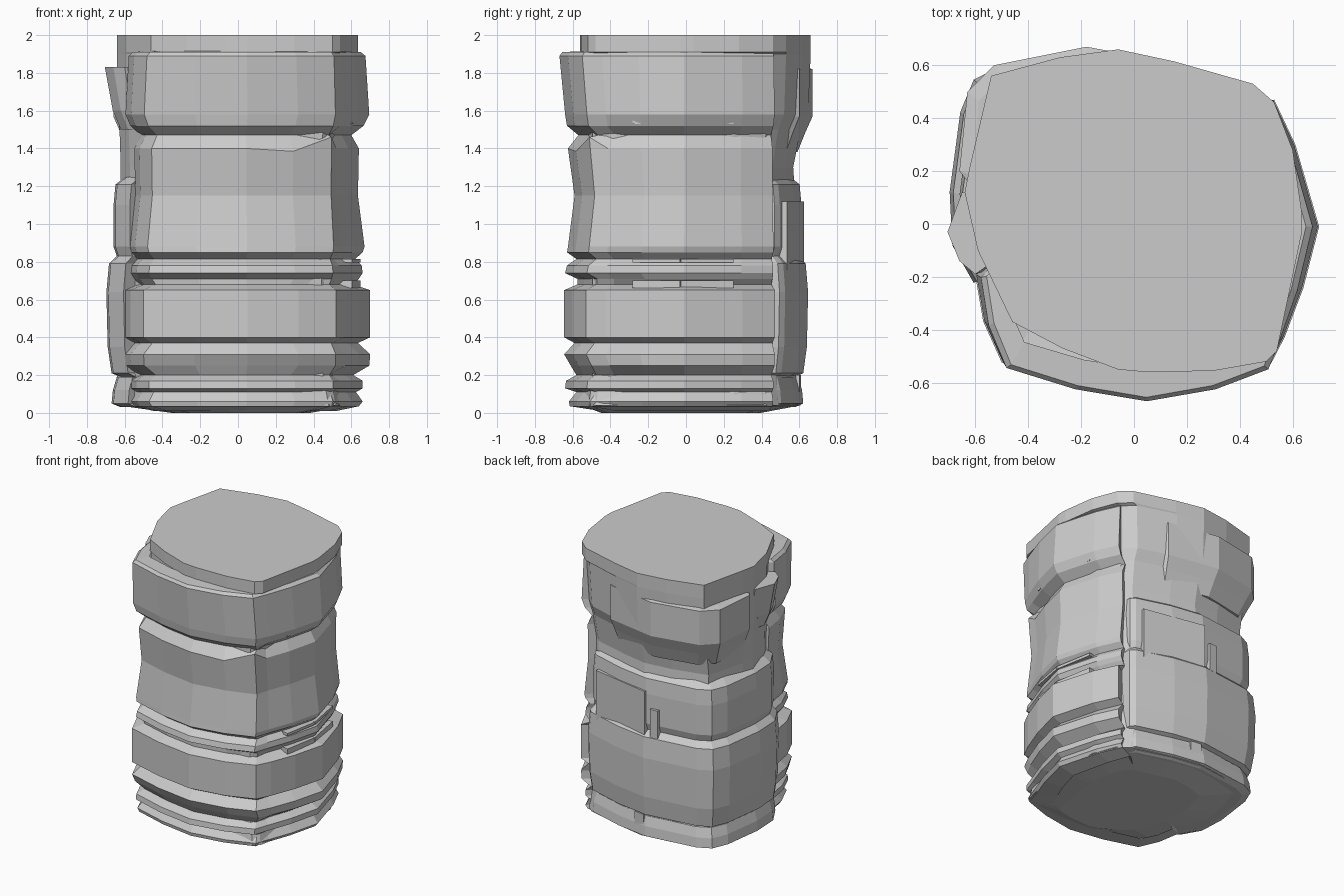
import bpy
from mathutils import Vector


def loft(name, section, rings, closed=True):
    """Skin a plan outline through rings of (z, left, right, front, back) scales."""
    verts, faces, n = [], [], len(section)
    for z, l, r, f, b in rings:
        verts += [(x * (r if x > 0 else l), y * (b if y > 0 else f), z) for x, y in section]
    for k in range(len(rings) - 1):
        for i in range(n if closed else n - 1):
            j = (i + 1) % n
            faces.append((k * n + i, k * n + j, (k + 1) * n + j, (k + 1) * n + i))
    if closed:
        faces += [tuple(reversed(range(n))), tuple(range((len(rings) - 1) * n, len(rings) * n))]
    me = bpy.data.meshes.new(name)
    me.from_pydata(verts, [], faces)
    me.update()
    ob = bpy.data.objects.new(name, me)
    bpy.context.collection.objects.link(ob)
    return ob


def even(z, s):
    return (z, s, s, s, s)


def plate(name, a, b, z0, z1, out):
    """Upright plate along plan line a-b (counter-clockwise), standing out by `out`."""
    a, b = Vector(a), Vector(b)
    d = (b - a).normalized()
    nrm = Vector((d.y, -d.x))
    pts = [a + nrm * out, b + nrm * out, b - nrm * .05, a - nrm * .05]
    return loft(name, [tuple(p) for p in pts], [even(z0, 1), even(z1, 1)])


# Core body with the flat lid, irregular plan (counter-clockwise)
lid = [(.53, .46), (.45, .53), (.15, .615), (-.06, .66), (-.28, .63), (-.54, .56),
       (-.62, .22), (-.64, .12), (-.59, -.1), (-.46, -.37), (-.27, -.47), (-.06, -.55),
       (.05, -.56), (.3, -.555), (.5, -.52), (.54, -.48), (.635, -.03), (.635, .04), (.6, .28)]
loft("core_body", lid, [
    (0, .55, .6, .8, .6), (.04, 1, .96, .99, .92), (.2, 1, .9, .95, .9), (.9, .97, .88, .95, .9),
    (1.3, .97, .88, .95, .86), (1.5, .98, .9, .95, .92), (1.58, 1, .9, .97, .98),
    (1.9, 1, .93, .97, 1), (1.91, 1, 1, 1, 1), (2, 1, 1, 1, 1)])

# Grooved shell wrapping the front and the right side: (z, half width, front depth)
shell_plan = [(-.5, -.1), (-.6, -.2), (-.57, -.38), (-.5, -.54), (-.23, -.62), (.05, -.665), (.32, -.62),
              (.53, -.545), (.57, -.44), (.64, -.25), (.70, -.01), (.61, .3), (.53, .47), (.42, .39)]
profile = [(.01, .52, .45), (.035, .64, .615), (.06, .66, .62), (.11, .625, .58), (.13, .66, .64),
           (.17, .66, .635), (.2, .61, .58), (.25, .695, .61), (.31, .70, .645), (.37, .635, .59),
           (.4, .70, .645), (.65, .70, .645), (.68, .61, .575), (.71, .64, .575), (.74, .66, .64),
           (.78, .655, .63), (.815, .62, .58), (.85, .66, .63), (.88, .67, .625), (1.15, .635, .59),
           (1.4, .64, .625), (1.47, .6, .57), (1.52, .665, .63), (1.58, .695, .64),
           (1.89, .675, .67), (1.91, .65, .655), (1.915, .58, .55)]
shell = loft("grooved_shell", shell_plan,
             [(z, w / .7, w / .7, d / .665, .7 + .3 * w / .7) for z, w, d in profile], closed=False)
# The grooves fade out towards the front right corner; the mid panel's top edge rises there
n = len(shell_plan)
for k in range(1, len(profile) - 2):
    v = shell.data.vertices[k * n + 7].co
    v.x += (.505 - v.x) * .5
    if profile[k][0] == 1.4:
        shell.data.vertices[k * n + 7].co.z = 1.46
        shell.data.vertices[k * n + 6].co.z = 1.385

# Wide slab round the back and left side, in two tiers
slab_plan = [(.46, .38), (.45, .49), (.42, .52), (.15, .6), (-.1, .64), (-.5, .59), (-.6, .54),
             (-.65, .42), (-.69, .12), (-.68, -.08), (-.6, -.22), (-.5, -.12)]
loft("back_slab", slab_plan, [even(z, s) for z, s in (
    (.19, .9), (.21, .97), (.35, 1.0), (.64, 1.01), (.79, .99), (.83, .93), (.88, .955),
    (1.1, .955), (1.21, .94), (1.25, .86))])
loft("back_foot", slab_plan, [even(z, s) for z, s in ((.03, .9), (.05, .97), (.12, .96), (.19, .93))])

# Access cover on the back with a clasp beside it
plate("access_cover", (.36, .52), (-.1, .61), .66, 1.12, .015)
plate("cover_clasp", (-.14, .605), (-.2, .6), .78, 1.0, .02)
plate("foot_clasp", (0, .58), (-.08, .59), .06, .2, .02)

# Upper back yoke
yoke_plan = [(.25, .5), (.2, .6), (-.18, .67), (-.53, .6), (-.63, .5), (-.66, .2), (-.58, .1)]
loft("upper_yoke", yoke_plan, [even(z, s) for z, s in (
    (1.38, .88), (1.48, .94), (1.57, 1), (1.82, 1), (1.83, .93))])

# Flared ear on the left
ear_plan = [(-.55, .12), (-.65, .12), (-.705, -.03), (-.66, -.14), (-.6, -.19), (-.5, -.12)]
loft("left_ear", ear_plan, [even(1.5, .88), even(1.6, .94), even(1.83, 1)])

# Thin ribs in the grooves on the right side
for i, (z, h) in enumerate(((.66, .04), (.795, .02), (1.53, .03))):
    plate(f"side_rib_{i + 1}", (.59, -.28), (.635, -.03), z, z + h, .015)
    plate(f"side_rib_rear_{i + 1}", (.635, -.03), (.585, .25), z, z + h, .015)
